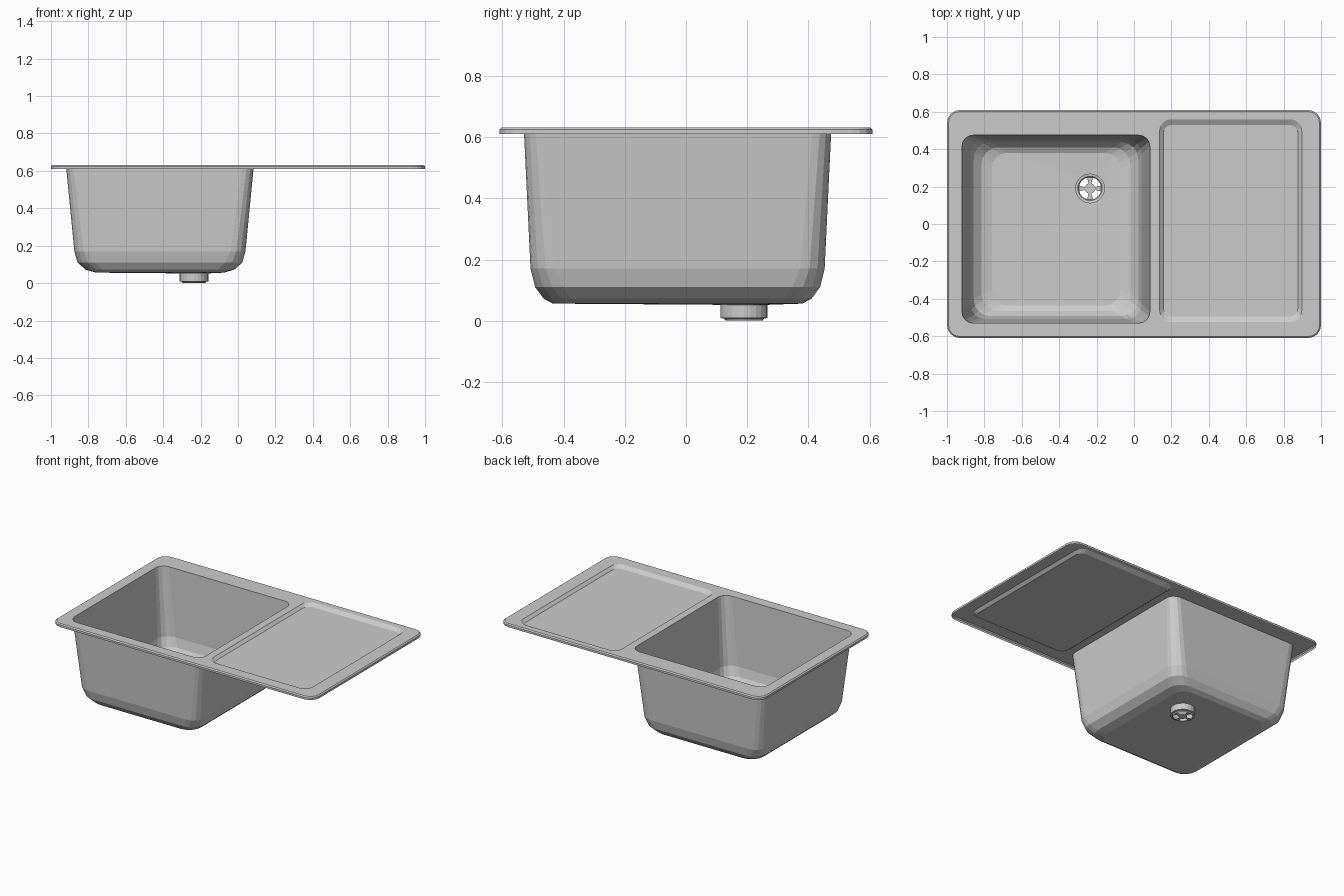
import bpy, bmesh
from math import sin, cos, pi

cube = bpy.data.objects.get("Cube")
if cube:
    bpy.data.objects.remove(cube, do_unlink=True)

steel = bpy.data.materials.new("brushed_steel")
steel.use_nodes = True
steel.diffuse_color = (0.6, 0.6, 0.6, 1)
steel.node_tree.nodes["Principled BSDF"].inputs["Base Color"].default_value = (0.6, 0.6, 0.6, 1)

DRAIN = (-0.235, 0.19)
SIDES = 24


def ring(bm, pts, z):
    return [bm.verts.new((x, y, z)) for x, y in pts]


def rounded(x0, x1, y0, y1, r, steps=4):
    pts = []
    corners = ((x1 - r, y1 - r), (x0 + r, y1 - r), (x0 + r, y0 + r), (x1 - r, y0 + r))
    for q, (cx, cy) in enumerate(corners):
        for i in range(steps + 1):
            a = (q + i / steps) * pi / 2
            pts.append((cx + r * cos(a), cy + r * sin(a)))
    return pts


def circle(r):
    return [(DRAIN[0] + r * cos(2 * pi * i / SIDES),
             DRAIN[1] + r * sin(2 * pi * i / SIDES)) for i in range(SIDES)]


def bridge(bm, a, b, skip=lambda i: False):
    n = len(a)
    for i in range(n):
        if not skip(i):
            j = (i + 1) % n
            bm.faces.new((a[i], a[j], b[j], b[i]))


def loft(bm, rings):
    for a, b in zip(rings, rings[1:]):
        bridge(bm, a, b)


def fill_between(bm, *loops):
    """Fill the area inside the first loop, leaving the others as holes."""
    edges = []
    for loop in loops:
        for i, v in enumerate(loop):
            w = loop[(i + 1) % len(loop)]
            edges.append(bm.edges.get((v, w)) or bm.edges.new((v, w)))
    bmesh.ops.triangle_fill(bm, use_beauty=True, edges=edges, normal=(0, 0, 1))


def finish(bm, name):
    bmesh.ops.recalc_face_normals(bm, faces=bm.faces)
    # the top deck must face upward
    up = max(bm.faces, key=lambda f: f.calc_area() * abs(f.normal.z))
    if up.normal.z < 0:
        bmesh.ops.reverse_faces(bm, faces=bm.faces)
    mesh = bpy.data.meshes.new(name)
    bm.to_mesh(mesh)
    bm.free()
    mesh.materials.append(steel)
    obj = bpy.data.objects.new(name, mesh)
    bpy.context.collection.objects.link(obj)
    return obj


# Pressed sheet: lip, deck, bowl and draining board in one skin
bm = bmesh.new()
lip = [ring(bm, rounded(-1 + i, 1 - i, -0.61 + i, 0.61 - i, 0.07 - i), z)
       for i, z in ((0.0, 0.61), (0.0, 0.624), (0.008, 0.631))]
loft(bm, lip)

bowl = [ring(bm, rounded(-0.92 + ix, 0.085 - ix, -0.53 + iy, 0.475 - iy, r), z)
        for z, ix, iy, r in ((0.631, 0, 0, 0.06), (0.17, 0.045, 0.022, 0.08),
                             (0.11, 0.062, 0.037, 0.09), (0.072, 0.105, 0.065, 0.09),
                             (0.056, 0.16, 0.095, 0.08))]
loft(bm, bowl)

board = [ring(bm, rounded(0.137, 0.897, -0.525, 0.56, 0.06), 0.631),
         ring(bm, rounded(0.157, 0.877, -0.495, 0.53, 0.045), 0.614)]
loft(bm, board)
bm.faces.new(board[1])

fill_between(bm, lip[2], bowl[0], board[0])
hole = ring(bm, circle(0.077), 0.052)
fill_between(bm, bowl[-1], hole)
finish(bm, "sink_sheet")

# Drain cup with a four-slot strainer
bm = bmesh.new()
cup = [ring(bm, circle(r), z) for r, z in ((0.077, 0.052), (0.077, 0.009), (0.065, 0.007), (0.06, 0.0))]
loft(bm, cup)
hub = ring(bm, circle(0.028), 0.0)
bridge(bm, cup[-1], hub, skip=lambda i: i % 6 in (1, 2, 3, 4))
bm.faces.new(hub)
finish(bm, "drain_strainer")
